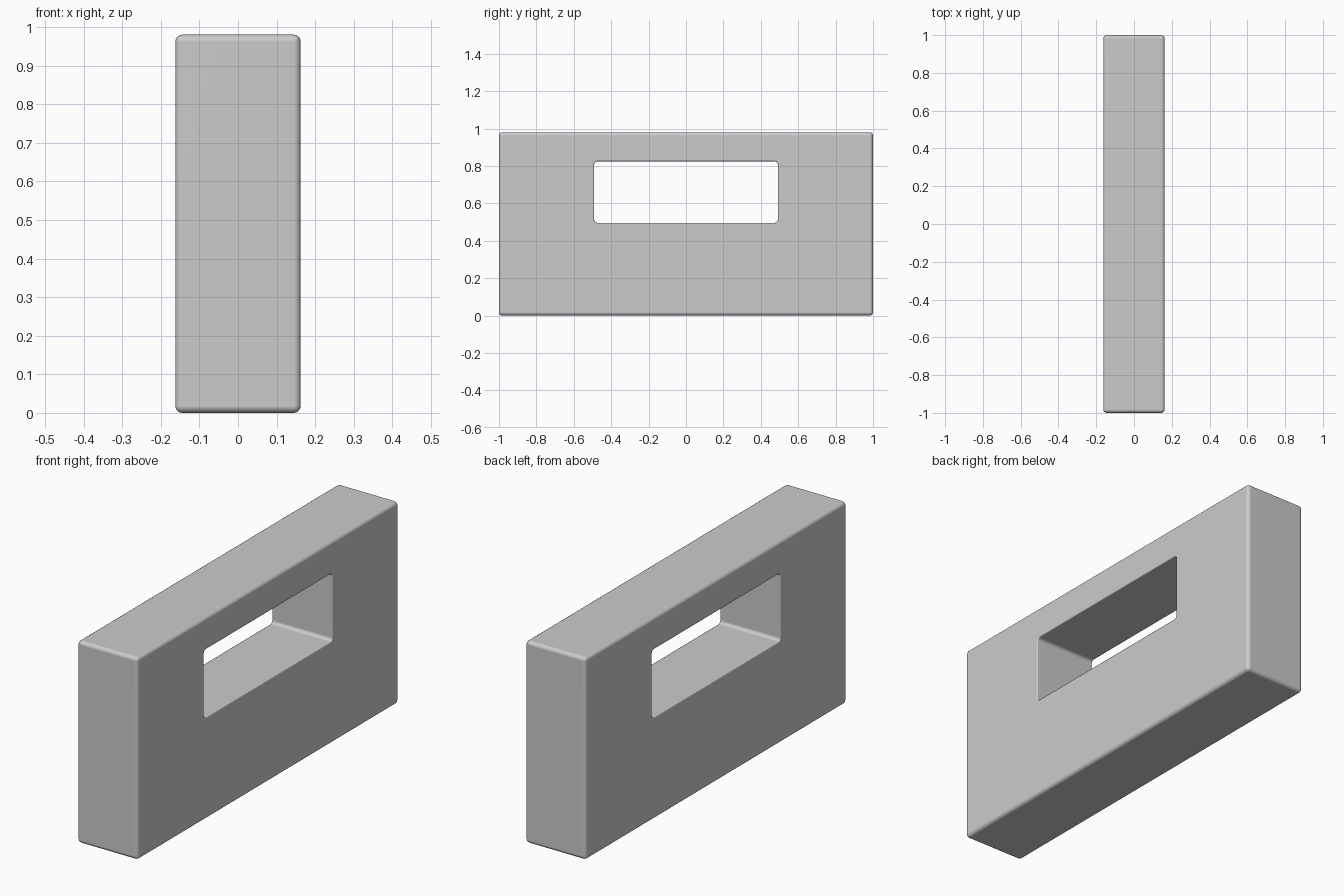
import bpy, bmesh, math

if "Cube" in bpy.data.objects:
    bpy.data.objects.remove(bpy.data.objects["Cube"])


def box(name, size, centre, radius, along_x_only=False):
    # Box with rounded edges (all of them, or only those running along x)
    bm = bmesh.new()
    bmesh.ops.create_cube(bm, size=1)
    for v in bm.verts:
        v.co = [v.co[i] * size[i] + centre[i] for i in range(3)]
    edges = [e for e in bm.edges if not along_x_only
             or abs(e.verts[0].co.x - e.verts[1].co.x) > 0.01]
    bmesh.ops.bevel(bm, geom=edges, offset=radius, segments=4,
                    profile=0.5, affect='EDGES')
    mesh = bpy.data.meshes.new(name)
    bm.to_mesh(mesh)
    bm.free()
    ob = bpy.data.objects.new(name, mesh)
    bpy.context.collection.objects.link(ob)
    return ob


# Upright slab
slab = box("slotted_block", (0.325, 2.0, 0.98), (0, 0, 0.49), 0.018)

# Rounded slot cut through the slab
cutter = box("slot_cutter", (0.6, 0.982, 0.328), (0, 0, 0.66), 0.016, True)
cutter.hide_render = True
cutter.hide_set(True)
cut = slab.modifiers.new("slot", 'BOOLEAN')
cut.object = cutter
cut.solver = 'EXACT'

# Slight softening of the slot rim
rim = slab.modifiers.new("rim", 'BEVEL')
rim.width = 0.006
rim.segments = 2
rim.limit_method = 'ANGLE'
rim.angle_limit = math.radians(60)

# Smooth rounded edges with flat faces
bpy.context.view_layer.objects.active = slab
slab.select_set(True)
bpy.ops.object.modifier_apply(modifier="slot")
bpy.ops.object.modifier_apply(modifier="rim")
bpy.ops.object.shade_smooth_by_angle(angle=math.radians(50))
slab.modifiers.new("normals", 'WEIGHTED_NORMAL').keep_sharp = True
bpy.data.objects.remove(cutter)
